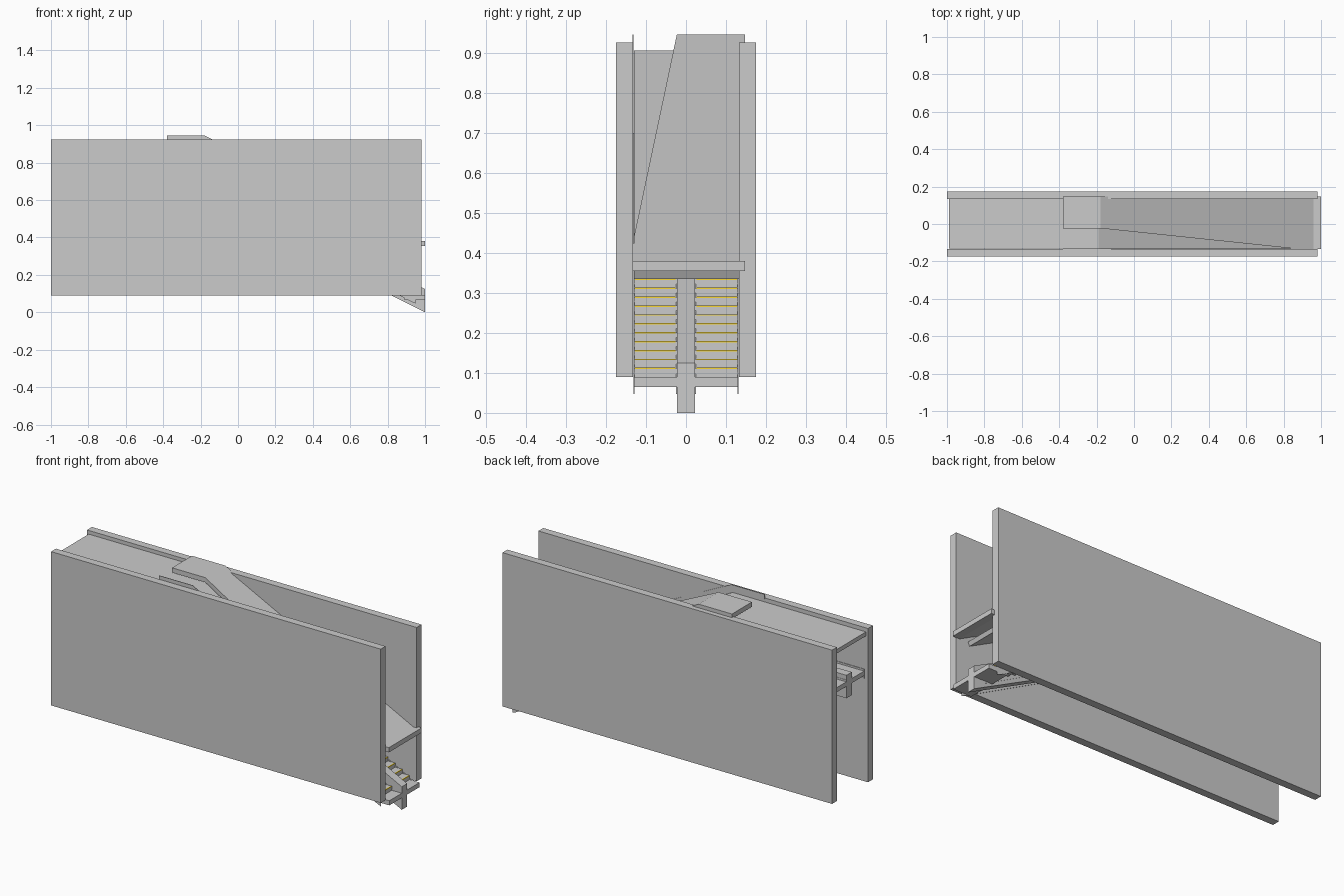
import bpy, bmesh

if "Cube" in bpy.data.objects:
    bpy.data.objects.remove(bpy.data.objects["Cube"])

yellow = bpy.data.materials.new("nosing_yellow")
yellow.diffuse_color = (0.95, 0.68, 0.03, 1)
yellow.use_nodes = True
yellow.node_tree.nodes["Principled BSDF"].inputs["Base Color"].default_value = yellow.diffuse_color

INNER, MID = 0.13, 0.023          # half width of the shaft, half width of the divider
N, X0, X1, Z0, Z1 = 27, 0.94, -0.22, 0.09, 0.69   # stair flight


def finish(name, bm, mat=None):
    bmesh.ops.recalc_face_normals(bm, faces=bm.faces)
    me = bpy.data.meshes.new(name)
    bm.to_mesh(me)
    bm.free()
    ob = bpy.data.objects.new(name, me)
    bpy.context.collection.objects.link(ob)
    if mat:
        me.materials.append(mat)
    return ob


def add_band(bm, top, bottom, ylo, yhi):
    """Loft a band through paired top / bottom (x, z) points."""
    if not isinstance(ylo, (list, tuple)):
        ylo = [ylo] * len(top)
    rings = []
    for (tx, tz), (bx, bz), y in zip(top, bottom, ylo):
        rings.append([bm.verts.new(p) for p in
                      ((tx, y, tz), (tx, yhi, tz), (bx, yhi, bz), (bx, y, bz))])
    for a, b in zip(rings, rings[1:]):
        for i in range(4):
            j = (i + 1) % 4
            bm.faces.new((a[i], a[j], b[j], b[i]))
    bm.faces.new(rings[0])
    bm.faces.new(rings[-1])


def band(name, top, bottom, ylo, yhi, mat=None):
    bm = bmesh.new()
    add_band(bm, top, bottom, ylo, yhi)
    return finish(name, bm, mat)


def drop(pts, t):
    return [(x, z - t) for x, z in pts]


def box(name, xa, xb, ya, yb, za, zb):
    return band(name, [(xa, zb), (xb, zb)], [(xa, za), (xb, za)], ya, yb)


# outer side walls
box("wall_front", -1, 0.98, -0.175, -0.133, 0.09, 0.925)
box("wall_back", -1, 0.98, 0.133, 0.175, 0.09, 0.925)

# ceiling over the escalators: flat, then sloping, end cut square to the slope
band("ceiling", [(-0.99, 0.905), (-0.19, 0.905), (0.91, 0.355)],
     [(-0.99, 0.883), (-0.195, 0.883), (0.90, 0.335)], -INNER, INNER + 0.003)

# upper ramp with one tapering edge and a flat lip at each end
ramp = [(-0.38, 0.945), (-0.18, 0.945), (0.84, 0.44), (0.96, 0.38), (1.0, 0.38)]
band("upper_ramp", ramp, drop(ramp, 0.026), [-0.023, -0.023, -0.13, -0.132, -0.132], 0.148)
band("ramp_edge_strip", ramp, drop(ramp, 0.026), -0.134, -0.131)

# central divider between the two flights
div = [(1.0, 0.125), (-0.2, 0.725), (-0.98, 0.725)]
band("centre_divider", div, drop(div, 0.125), -MID, MID)

# landings
box("lower_landing", X0 - 0.05, 1.0, -INNER, INNER, 0.065, Z0)
box("upper_landing", -0.98, X1 + 0.01, -INNER, INNER, Z1 - 0.025, Z1)

# stair flights with coloured nosings and side skirts
rise, run = (Z1 - Z0) / N, (X0 - X1) / N
zig = [(X0 + 0.01, Z0)]
for i in range(N):
    zig += [(X0 - i * run, Z0 + i * rise), (X0 - i * run, Z0 + (i + 1) * rise)]
zig.append((X1, Z1))
skirt_top = [(0.95, 0.09), (0.93, 0.105), (-0.22, 0.70), (-0.98, 0.70)]
skirt_bot = [(0.95, 0.047), (0.93, 0.055), (-0.22, 0.65), (-0.98, 0.65)]
for side, (a, b) in {"front": (-INNER, -MID), "back": (MID, INNER)}.items():
    band("steps_" + side, zig, [(x - 0.016, z - 0.016) for x, z in zig], a, b)
    bm = bmesh.new()
    for i in range(1, N + 1):
        x, z = X0 - (i - 1) * run, Z0 + i * rise
        edge = [(x + 0.0008, z + 0.0008), (x - 0.005, z + 0.0008)]
        add_band(bm, edge, drop(edge, 0.0035), a + 0.003, b - 0.003)
    finish("step_nosings_" + side, bm, yellow)
    for k, y in (("low", a), ("high", b)):
        band(f"skirt_{side}_{k}", skirt_top, skirt_bot, y - 0.0015, y + 0.0015)
